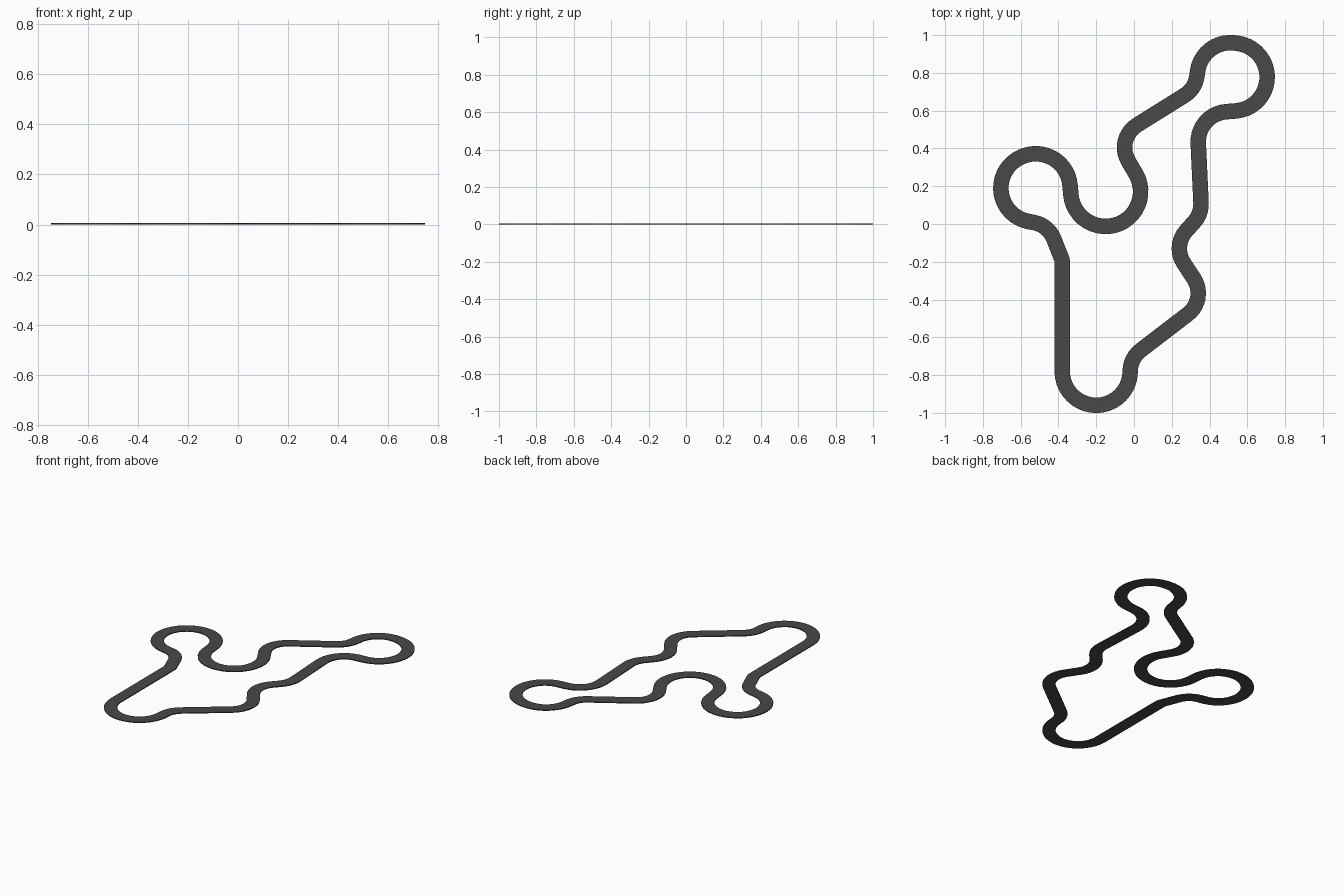
import bpy
from math import sin, cos, pi, atan2, acos, hypot, radians, ceil

if "Cube" in bpy.data.objects:
    bpy.data.objects.remove(bpy.data.objects["Cube"])

WIDTH, THICK = 0.082, 0.006

# Bends in driving order: centre x, centre y, radius (+ left turn, - right turn)
BENDS = [
    (-0.20, -0.78, 0.18),      # bottom hairpin
    (0.12, -0.78, -0.14),
    (0.20, -0.366, 0.14),
    (0.38, -0.13, -0.14),
    (0.215, 0.105, 0.14),
    (0.50, 0.435, -0.16),
    (0.525, 0.778, 0.18),      # upper right loop
    (0.51, 0.785, 0.175),
    (0.194, 0.80, -0.14),
    (0.09, 0.405, 0.14),
    (-0.15, 0.172, -0.185),    # inner bay
    (-0.52, 0.19, 0.182),      # left loop
    (-0.525, 0.19, 0.18),
    (-0.555, -0.13, -0.14),
    (-0.425, -0.20, -0.045),
]


def tangent_heading(a, b):
    """Heading of the straight that joins bend a to bend b."""
    dx, dy = b[0] - a[0], b[1] - a[1]
    k = max(-1, min(1, (b[2] - a[2]) / hypot(dx, dy)))
    return atan2(dy, dx) + acos(k) - pi / 2


def stations():
    """Centre line points with their left-hand normals."""
    n = len(BENDS)
    heads = [tangent_heading(BENDS[i], BENDS[(i + 1) % n]) for i in range(n)]
    out = []
    for i, (cx, cy, r) in enumerate(BENDS):
        s = 1 if r > 0 else -1
        sweep = (s * (heads[i] - heads[i - 1])) % (2 * pi)
        if sweep > 6:
            sweep = 0
        steps = max(1, ceil(sweep / radians(9)))
        for j in range(steps + 1):
            h = heads[i - 1] + s * sweep * j / steps
            nx, ny = -sin(h), cos(h)
            out.append((cx - r * nx, cy - r * ny, nx, ny))
    return out


# Road: a thin rectangular section swept round the closed centre line
line = stations()
section = [(-WIDTH / 2, 0), (-WIDTH / 2, THICK), (WIDTH / 2, THICK), (WIDTH / 2, 0)]
verts = [(x + o * nx, y + o * ny, z) for x, y, nx, ny in line for o, z in section]
count = len(line)
faces = []
for i in range(count):
    a, b = 4 * i, 4 * ((i + 1) % count)
    for k in range(4):
        m = (k + 1) % 4
        faces.append((a + k, a + m, b + m, b + k))

mesh = bpy.data.meshes.new("road_surface")
mesh.from_pydata(verts, [], faces)
mesh.validate()
road = bpy.data.objects.new("road_surface", mesh)
bpy.context.collection.objects.link(road)

# Consistent outward normals
import bmesh
bm = bmesh.new()
bm.from_mesh(mesh)
bmesh.ops.remove_doubles(bm, verts=bm.verts, dist=0.0005)
bmesh.ops.recalc_face_normals(bm, faces=bm.faces)
bm.to_mesh(mesh)
bm.free()

# Dark asphalt
asphalt = bpy.data.materials.new("asphalt")
asphalt.diffuse_color = (0.065, 0.065, 0.065, 1)
asphalt.use_nodes = True
asphalt.node_tree.nodes["Principled BSDF"].inputs["Base Color"].default_value = asphalt.diffuse_color
mesh.materials.append(asphalt)
